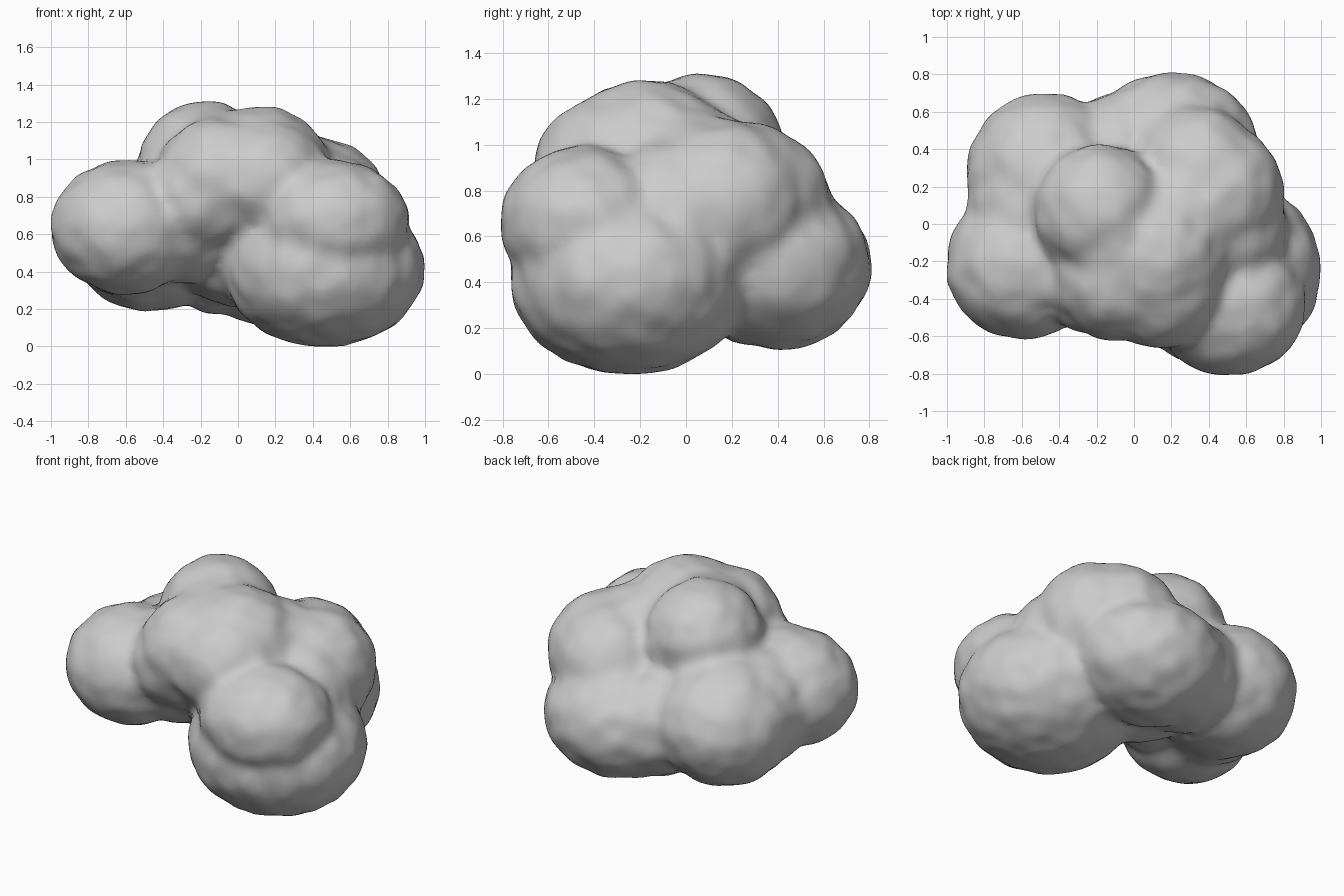
import bpy, bmesh
from mathutils import Matrix, noise

cube = bpy.data.objects.get("Cube")
if cube:
    bpy.data.objects.remove(cube, do_unlink=True)

# Plain grey
grey = bpy.data.materials.new("plain grey")
grey.use_nodes = True
colour = (0.6, 0.6, 0.6, 1)
grey.diffuse_color = colour
grey.node_tree.nodes["Principled BSDF"].inputs["Base Color"].default_value = colour

# Puffs: centre, radii
puffs = [
    ((-0.18, 0.07, 0.95), (0.36, 0.36, 0.36)),    # top
    ((-0.10, -0.06, 0.92), (0.35, 0.35, 0.35)),   # top join
    ((-0.08, -0.27, 0.89), (0.36, 0.36, 0.34)),   # front upper
    ((-0.18, -0.27, 0.79), (0.34, 0.33, 0.30)),   # front lip
    ((0.14, -0.28, 0.89), (0.36, 0.39, 0.33)),    # brow
    ((0.12, -0.18, 0.86), (0.40, 0.42, 0.42)),    # crown
    ((0.25, 0.02, 0.83), (0.34, 0.34, 0.34)),     # crown join
    ((-0.595, -0.22, 0.63), (0.41, 0.40, 0.36)),  # side
    ((-0.32, -0.15, 0.61), (0.35, 0.33, 0.28)),   # side front join
    ((-0.55, 0.06, 0.60), (0.35, 0.35, 0.36)),    # side back join
    ((-0.47, 0.27, 0.57), (0.43, 0.43, 0.39)),    # back side
    ((-0.10, 0.36, 0.50), (0.30, 0.34, 0.34)),    # back join
    ((0.20, 0.39, 0.47), (0.47, 0.42, 0.37)),     # back
    ((0.46, -0.25, 0.41), (0.54, 0.52, 0.42)),    # low front
    ((0.51, -0.44, 0.66), (0.41, 0.375, 0.33)),   # mid front
    ((0.47, -0.06, 0.66), (0.35, 0.35, 0.37)),    # middle join
    ((0.42, 0.16, 0.74), (0.385, 0.39, 0.37)),    # upper side
    ((0.34, 0.26, 0.74), (0.36, 0.37, 0.35)),     # upper back
    ((0.02, 0.05, 0.62), (0.42, 0.42, 0.42)),     # core
]

bm = bmesh.new()
for centre, radii in puffs:
    place = Matrix.Translation(centre) @ Matrix.Diagonal((*radii, 1))
    bmesh.ops.create_icosphere(bm, subdivisions=4, radius=1, matrix=place)
mesh = bpy.data.meshes.new("cloud")
bm.to_mesh(mesh)
bm.free()
cloud = bpy.data.objects.new("cloud", mesh)
bpy.context.collection.objects.link(cloud)
bpy.context.view_layer.objects.active = cloud
cloud.select_set(True)

# Fuse the puffs into one skin and soften the creases
fuse = cloud.modifiers.new("fuse", "REMESH")
fuse.mode = "VOXEL"
fuse.voxel_size = 0.03
soften = cloud.modifiers.new("soften", "SMOOTH")
soften.factor = 0.5
soften.iterations = 10
for name in ("fuse", "soften"):
    bpy.ops.object.modifier_apply(modifier=name)

# Gentle lumps over the surface
mesh = cloud.data
normals = [v.normal.copy() for v in mesh.vertices]
for v, normal in zip(mesh.vertices, normals):
    v.co += normal * 0.012 * noise.noise(v.co * 8)

# Stand it on the ground
ground = min(v.co.z for v in mesh.vertices)
for v in mesh.vertices:
    v.co.z -= ground

mesh.materials.clear()
mesh.materials.append(grey)
for p in mesh.polygons:
    p.material_index = 0
    p.use_smooth = True
mesh.update()
